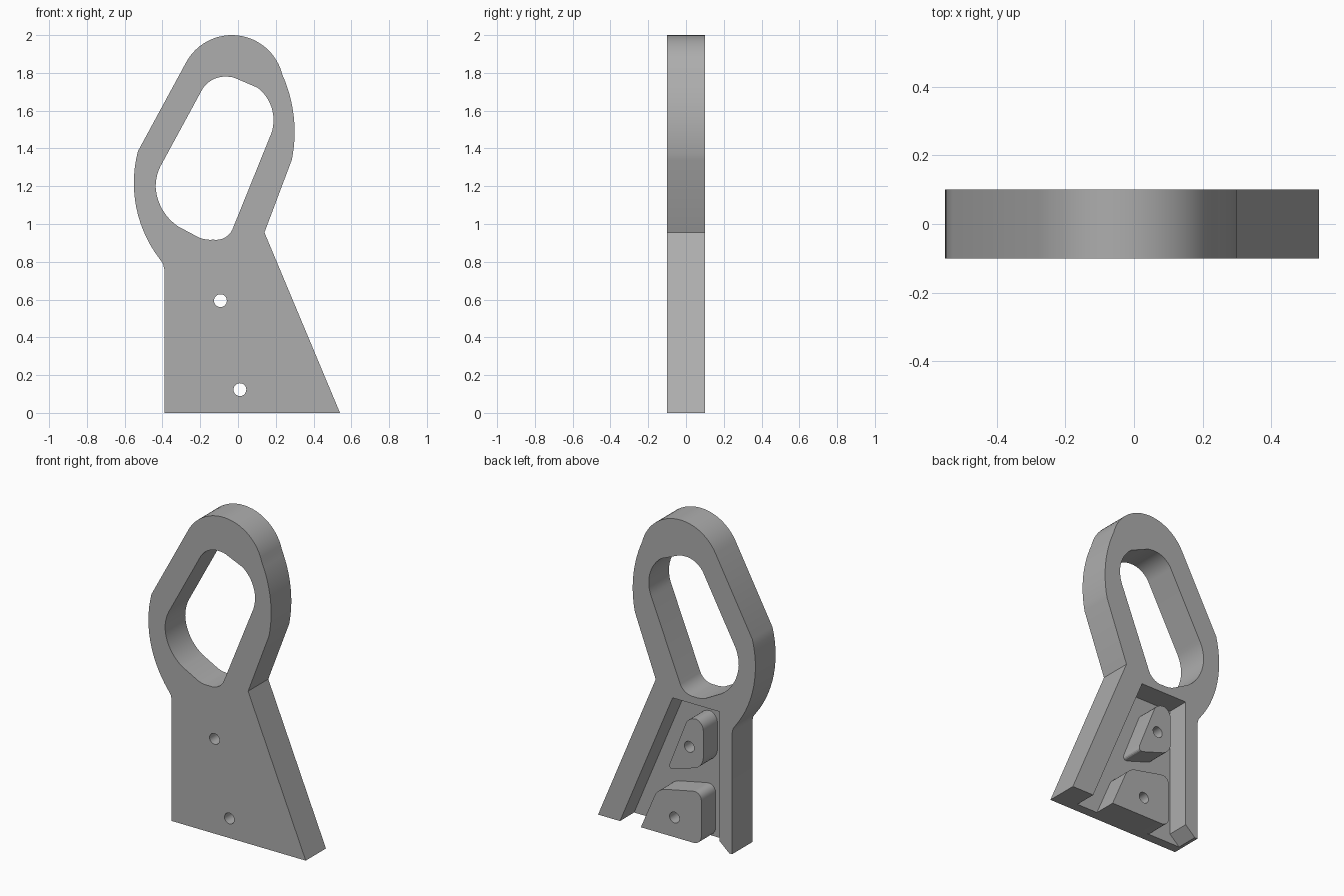
import bpy
import bmesh
import math
from mathutils import Vector
from mathutils.geometry import interpolate_bezier

if "Cube" in bpy.data.objects:
    bpy.data.objects.remove(bpy.data.objects["Cube"], do_unlink=True)

BACK, FRONT, FLOOR = 0.1, -0.1, -0.04

grey = bpy.data.materials.new("plain grey")
grey.use_nodes = True
grey.diffuse_color = (0.42, 0.42, 0.42, 1)
grey.node_tree.nodes["Principled BSDF"].inputs["Base Color"].default_value = (0.42, 0.42, 0.42, 1)


def arc(a, b, c, steps=14):
    """Points of the circular arc from a through b to c."""
    a, b, c = Vector(a), Vector(b), Vector(c)
    u, v = b - a, c - a
    d = 2 * (u.x * v.y - u.y * v.x)
    centre = a + Vector((v.y * u.length_squared - u.y * v.length_squared,
                         u.x * v.length_squared - v.x * u.length_squared)) / d
    start = math.atan2(*(a - centre).yx)
    sweep = math.atan2(*(c - centre).yx) - start
    if d > 0:
        sweep %= math.tau
    else:
        sweep = -((-sweep) % math.tau)
    r = (a - centre).length
    return [centre + r * Vector((math.cos(start + sweep * i / steps),
                                 math.sin(start + sweep * i / steps)))
            for i in range(steps + 1)]


def rounded(corners):
    """Polygon whose corners (x, z, radius) are rounded off."""
    out = []
    n = len(corners)
    for i, (x, z, r) in enumerate(corners):
        p = Vector((x, z))
        if r == 0:
            out.append(p)
            continue
        before = (Vector(corners[i - 1][:2]) - p).normalized()
        after = (Vector(corners[(i + 1) % n][:2]) - p).normalized()
        ends = [p + before * r, p + before * r * 0.45,
                p + after * r * 0.45, p + after * r]
        out += [q.xy for q in interpolate_bezier(*[e.to_3d() for e in ends], 7)]
    return out


def circle(x, z, r, n=28):
    return [Vector((x + r * math.cos(math.tau * i / n),
                    z + r * math.sin(math.tau * i / n))) for i in range(n)]


def prism(name, profile, y0, y1):
    """Extrude an x-z profile from y0 to y1."""
    bm = bmesh.new()
    face = bm.faces.new([bm.verts.new((p[0], y0, p[1])) for p in profile])
    new = bmesh.ops.extrude_face_region(bm, geom=[face])["geom"]
    bmesh.ops.translate(bm, vec=(0, y1 - y0, 0),
                        verts=[g for g in new if isinstance(g, bmesh.types.BMVert)])
    bmesh.ops.remove_doubles(bm, verts=bm.verts, dist=0.0005)
    bmesh.ops.recalc_face_normals(bm, faces=bm.faces)
    mesh = bpy.data.meshes.new(name)
    bm.to_mesh(mesh)
    bm.free()
    mesh.materials.append(grey)
    ob = bpy.data.objects.new(name, mesh)
    bpy.context.collection.objects.link(ob)
    return ob


def cut(ob, cutters):
    """Subtract the cutters from the object and bake the result."""
    for c in cutters:
        c.hide_render = True
        mod = ob.modifiers.new("cut", 'BOOLEAN')
        mod.operation = 'DIFFERENCE'
        mod.solver = 'EXACT'
        mod.object = c
    bpy.context.view_layer.update()
    mesh = bpy.data.meshes.new_from_object(
        ob.evaluated_get(bpy.context.evaluated_depsgraph_get()))
    ob.modifiers.clear()
    ob.data = mesh


# Outline of the plate with its looped handle
outline = [(0.54, 0), (0.14, 0.955)]
outline += arc((0.285, 1.34), (0.297, 1.55), (0.235, 1.79))
outline += arc((0.235, 1.79), (-0.035, 2.0), (-0.275, 1.855), 24)[1:]
outline += arc((-0.53, 1.385), (-0.537, 1.08), (-0.415, 0.815))
outline += [(-0.397, 0.79), (-0.39, 0.76), (-0.39, 0)]
bracket = prism("bracket_plate", outline, FRONT, BACK)

# Hand opening
opening = arc((-0.193, 1.706), (-0.145, 1.758), (-0.06, 1.78))
opening += arc((-0.06, 1.78), (-0.03, 1.777), (0, 1.766), 4)[1:]
opening += arc((0.103, 1.722), (0.188, 1.56), (0.167, 1.457))
opening += arc((-0.03, 0.97), (-0.066, 0.93), (-0.13, 0.917), 8)
opening += arc((-0.13, 0.917), (-0.17, 0.918), (-0.204, 0.927), 4)[1:]
opening += arc((-0.315, 0.986), (-0.40, 1.076), (-0.436, 1.197))
opening += arc((-0.436, 1.197), (-0.425, 1.27), (-0.40, 1.325), 6)[1:]

# Rear pocket, open at the bottom, leaving a rib on each side
pocket = [(0.43, -0.1), (0.023, 0.87), (-0.302, 0.87),
          (-0.302, 0.06), (-0.37, 0), (-0.37, -0.1)]

bolts = [prism("bolt_cutter", circle(x, z, 0.034), -0.3, 0.3)
         for x, z in ((-0.093, 0.594), (0.01, 0.123))]
opening_cutter = prism("opening_cutter", opening, -0.3, 0.3)
pocket_cutter = prism("pocket_cutter", pocket, FLOOR, 0.3)
cut(bracket, [opening_cutter, pocket_cutter] + bolts)

# Screw bosses standing on the pocket floor
upper = prism("upper_boss", rounded([(0.06, 0.41, 0.05), (-0.19, 0.49, 0.06),
                                     (-0.19, 0.77, 0.05), (-0.09, 0.79, 0.06)]),
              FLOOR, BACK)
lower = prism("lower_boss", rounded([(0.243, 0, 0), (0.127, 0.272, 0.05),
                                     (-0.177, 0.335, 0.06), (-0.177, 0, 0.055)]),
              FLOOR, BACK)
cut(upper, bolts[:1])
cut(lower, bolts[1:])

for helper in bolts + [opening_cutter, pocket_cutter]:
    bpy.data.objects.remove(helper, do_unlink=True)

# Smooth the curved walls, keep the edges sharp
for ob in bpy.data.objects:
    ob.select_set(ob in (bracket, upper, lower))
bpy.context.view_layer.objects.active = bracket
bpy.ops.object.shade_smooth_by_angle(angle=math.radians(25))
